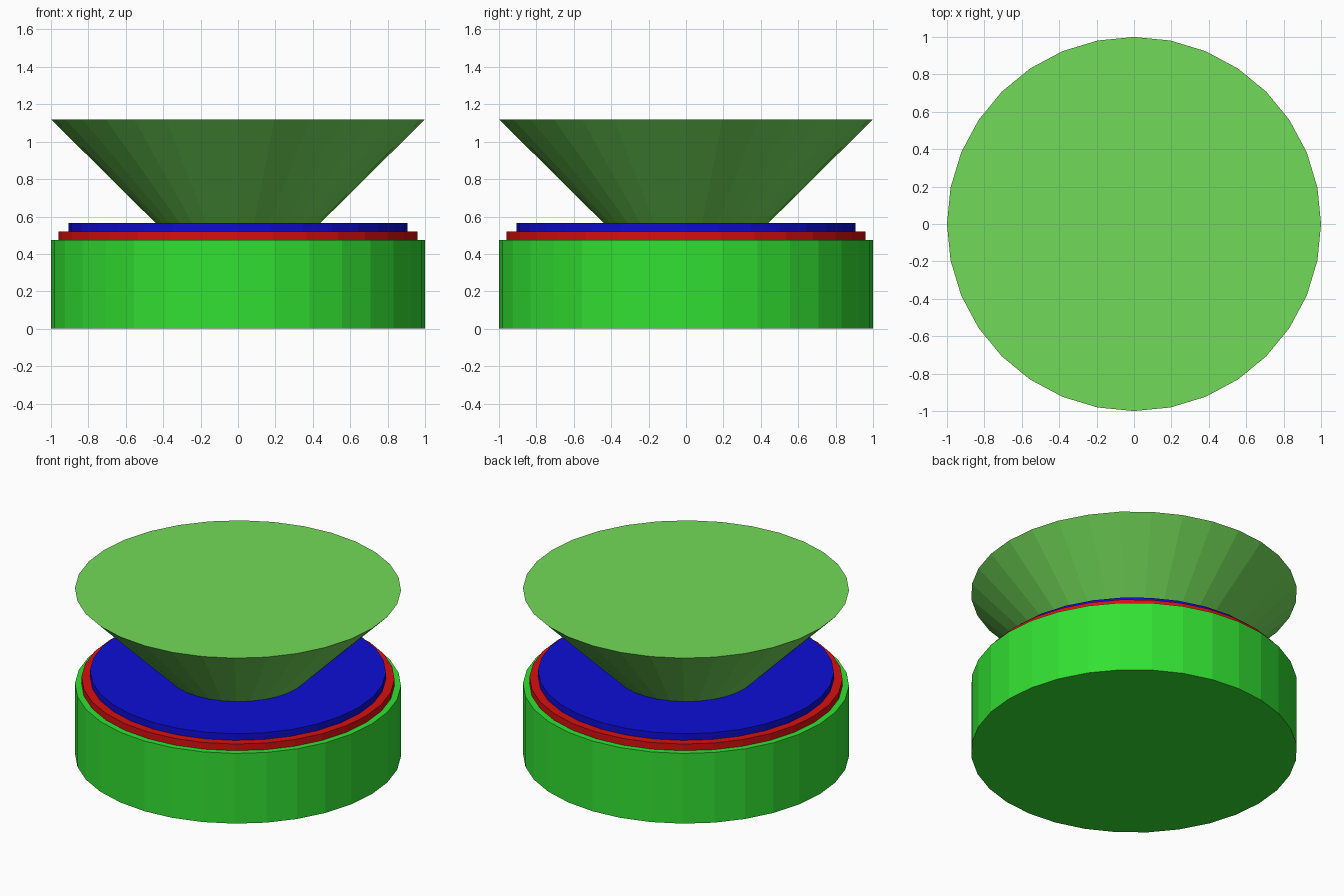
import bpy

cube = bpy.data.objects.get("Cube")
if cube:
    bpy.data.objects.remove(cube, do_unlink=True)

SIDES = 32


def make_material(name, rgb):
    mat = bpy.data.materials.new(name)
    mat.use_nodes = True
    color = (*rgb, 1.0)
    mat.diffuse_color = color
    mat.node_tree.nodes["Principled BSDF"].inputs["Base Color"].default_value = color
    return mat


def add_disc(name, bottom_radius, top_radius, z_low, z_high, mat):
    """Flat-shaded round part with closed ends, standing between two heights."""
    bpy.ops.mesh.primitive_cone_add(
        vertices=SIDES, radius1=bottom_radius, radius2=top_radius,
        depth=z_high - z_low, location=(0, 0, (z_low + z_high) / 2))
    part = bpy.context.object
    part.name = name
    part.data.name = name
    part.data.materials.append(mat)
    return part


bright_green = make_material("bright green", (0.032, 0.75, 0.032))
red = make_material("red", (0.68, 0.005, 0.005))
blue = make_material("blue", (0.004, 0.004, 0.66))
leaf_green = make_material("leaf green", (0.17, 0.70, 0.10))

# Stacked drum: wide base with two stepped rings
add_disc("base_drum", 1.0, 1.0, 0.0, 0.475, bright_green)
add_disc("lower_ring", 0.96, 0.96, 0.475, 0.52, red)
add_disc("upper_ring", 0.907, 0.907, 0.52, 0.565, blue)

# Flared top, sunk slightly into the upper ring
add_disc("flared_top", 0.42, 1.0, 0.545, 1.12, leaf_green)
